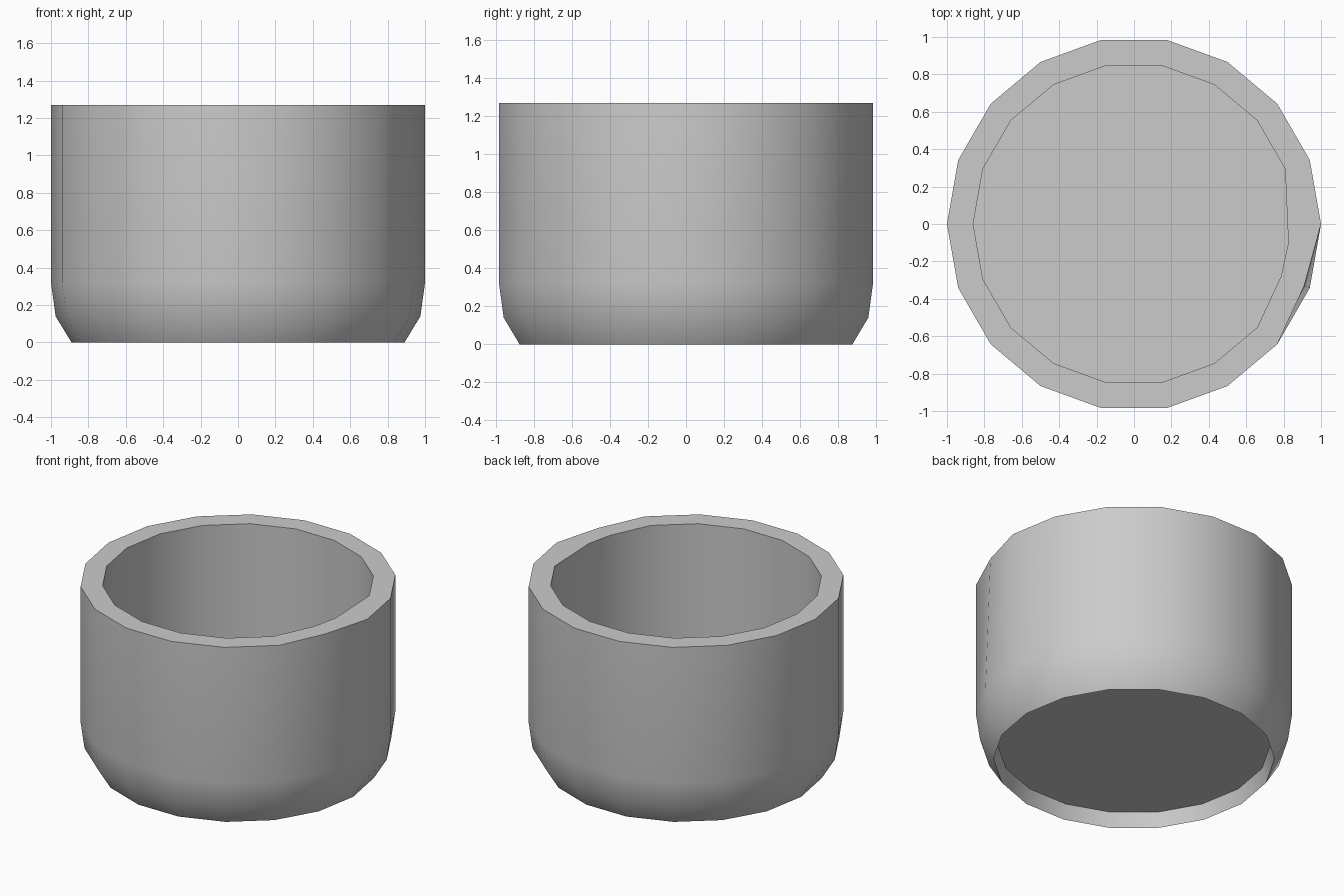
import bpy, bmesh
from math import cos, sin, tau, radians

if "Cube" in bpy.data.objects:
    bpy.data.objects.remove(bpy.data.objects["Cube"])

SIDES = 18
# Radius and height, from recessed underside, up the outside, over the rim, down to the floor
PROFILE = [(0.863, 0.10), (0.89, 0.0), (0.975, 0.14), (1.0, 0.32),
           (1.0, 1.27), (0.86, 1.27), (0.86, 0.12)]

bm = bmesh.new()
rings = [[bm.verts.new((r * cos(tau * i / SIDES), r * sin(tau * i / SIDES), z))
          for i in range(SIDES)] for r, z in PROFILE]

# Walls and rim
for a, b in zip(rings, rings[1:]):
    for i in range(SIDES):
        j = (i + 1) % SIDES
        bm.faces.new((a[i], a[j], b[j], b[i]))

# Underside and inner floor
bm.faces.new(rings[0][::-1])
bm.faces.new(rings[-1])

# Small dent in the rim on the right
rings[4][-1].co.xy = (0.91, -0.33)
rings[5][0].co.xy = (0.825, -0.10)
rings[5][-1].co.xy = (0.786, -0.28)

bmesh.ops.recalc_face_normals(bm, faces=bm.faces[:])
mesh = bpy.data.meshes.new("cup")
bm.to_mesh(mesh)
bm.free()
cup = bpy.data.objects.new("cup", mesh)
bpy.context.collection.objects.link(cup)

# Smooth walls with a crisp rim and base
bpy.context.view_layer.objects.active = cup
cup.select_set(True)
bpy.ops.object.shade_smooth_by_angle(angle=radians(35))
